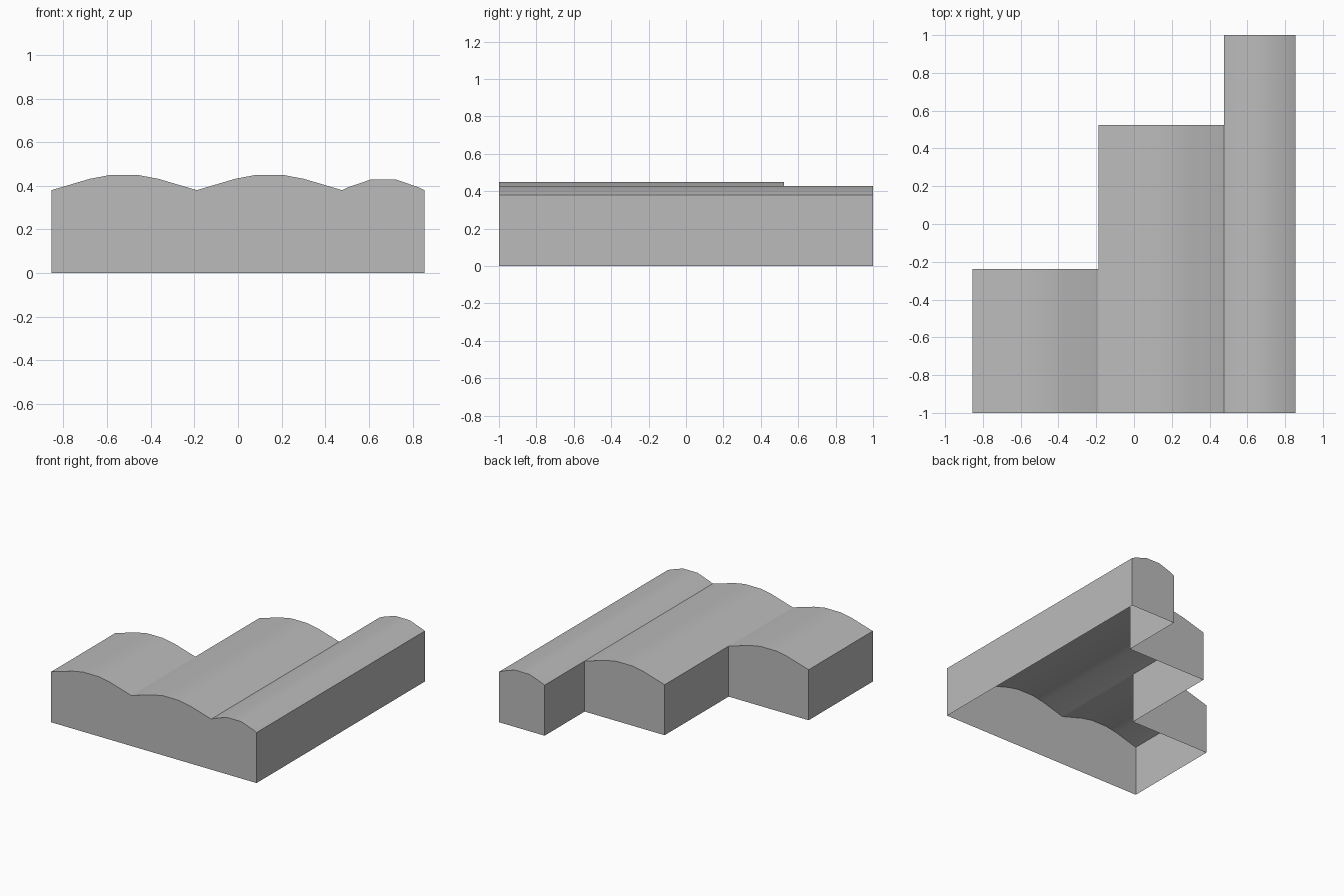
import bpy
import math

cube = bpy.data.objects.get("Cube")
if cube:
    bpy.data.objects.remove(cube, do_unlink=True)

grey = bpy.data.materials.new("plain grey")
grey.use_nodes = True
COLOUR = (0.5, 0.5, 0.5, 1)
grey.diffuse_color = COLOUR
grey.node_tree.nodes["Principled BSDF"].inputs["Base Color"].default_value = COLOUR

FRONT, EAVES = -1.0, 0.38


def arch(centre, half_steps):
    """Mirror (offset, height) steps into a vault profile from -x to +x."""
    left = [(centre - dx, z) for dx, z in half_steps]
    right = [(centre + dx, z) for dx, z in reversed(half_steps)]
    return left + right


def add_mesh(name, verts, faces):
    mesh = bpy.data.meshes.new(name)
    mesh.from_pydata(verts, [], faces)
    mesh.materials.append(grey)
    obj = bpy.data.objects.new(name, mesh)
    bpy.context.collection.objects.link(obj)
    return obj


def add_panel(name, corners):
    return add_mesh(name, corners, [range(len(corners))])


# Vaulted bays, each running from the shared front to its own back line
wide = [(0.333, EAVES), (0.157, 0.432), (0.067, 0.449)]
narrow = [(0.189, EAVES), (0.162, 0.393), (0.06, 0.428)]
bays = [
    ("left_bay", arch(-0.522, wide), -0.237),
    ("middle_bay", arch(0.144, wide), 0.524),
    ("right_bay", arch(0.666, narrow), 1.0),
]

roofs = []
front_outline = []
for name, profile, back in bays:
    n = len(profile)
    x0, x1 = profile[0][0], profile[-1][0]

    # Curved roof
    verts = [(x, y, z) for y in (FRONT, back) for x, z in profile]
    faces = [(i, i + 1, n + i + 1, n + i) for i in range(n - 1)]
    roofs.append(add_mesh(name + "_roof", verts, faces))

    # Back gable
    gable = [(x1, back, 0), (x0, back, 0)] + [(x, back, z) for x, z in profile]
    add_panel(name + "_back_wall", gable)

    # Exposed wall on the -x side, starting where the previous bay stops
    start = FRONT if not front_outline else previous_back
    add_panel(name + "_side_wall", [(x0, back, 0), (x0, start, 0),
                                    (x0, start, EAVES), (x0, back, EAVES)])
    previous_back = back
    # Skip the valley point shared with the previous bay
    front_outline += profile[1:] if front_outline else profile

# Long outer wall on the +x side
add_panel("long_side_wall", [(x1, FRONT, 0), (x1, back, 0),
                             (x1, back, EAVES), (x1, FRONT, EAVES)])

# One continuous front wall; the underside stays open
x_left, x_right = front_outline[0][0], front_outline[-1][0]
add_panel("front_wall", [(x_left, FRONT, 0), (x_right, FRONT, 0)]
          + [(x, FRONT, z) for x, z in reversed(front_outline)])

# Soft shading across each vault
for obj in bpy.context.selected_objects:
    obj.select_set(False)
for obj in roofs:
    obj.select_set(True)
bpy.context.view_layer.objects.active = roofs[0]
bpy.ops.object.shade_smooth_by_angle(angle=math.radians(30))
